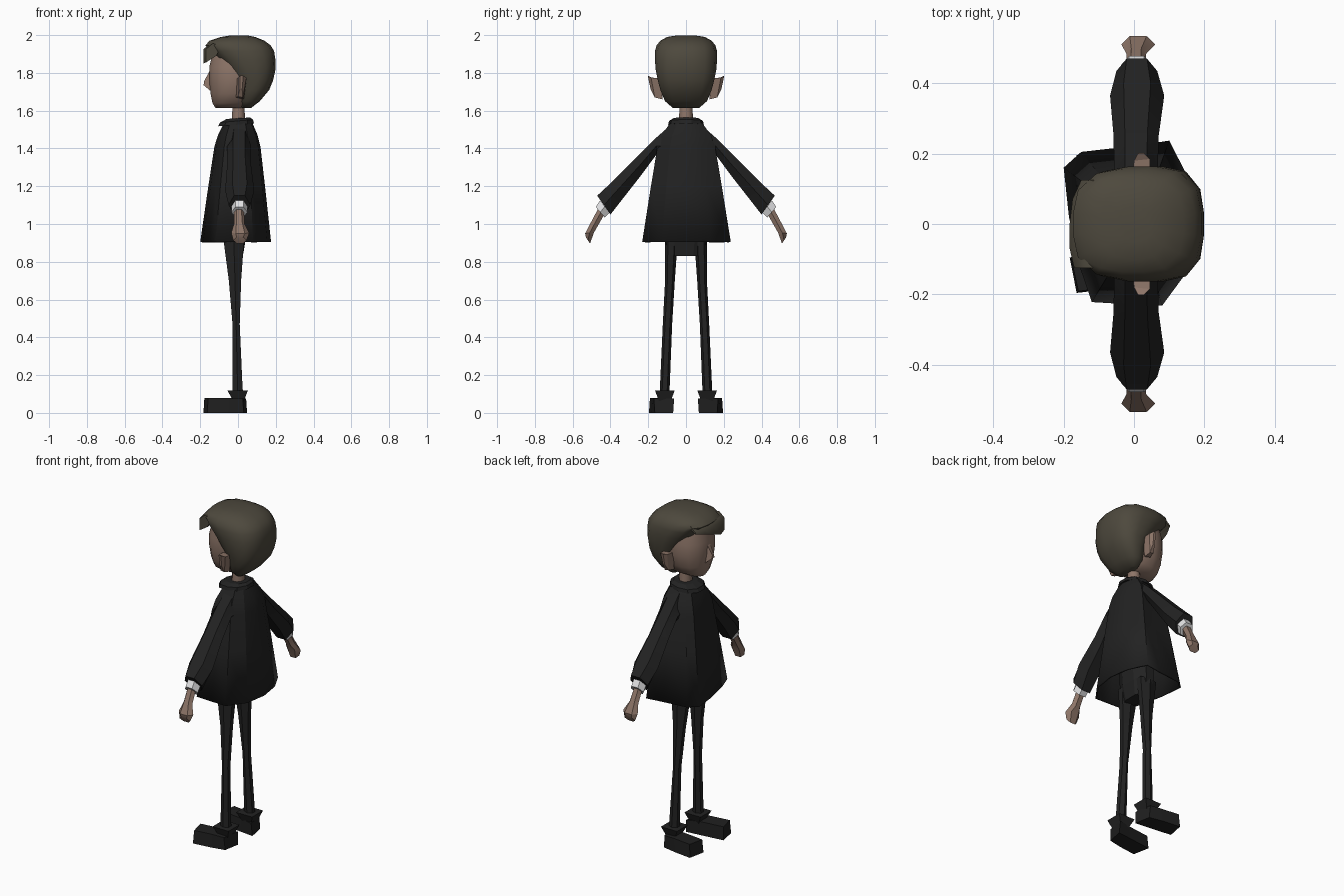
import bpy, bmesh, math


def material(name, rgb):
    m = bpy.data.materials.new(name)
    m.diffuse_color = (*rgb, 1)
    return m


BLACK = material("black cloth", (0.016, 0.016, 0.016))
SHOE = material("black leather", (0.014, 0.014, 0.014))
HAIR = material("dark brown hair", (0.075, 0.066, 0.047))
SKIN = material("skin", (0.27, 0.18, 0.14))
WHITE = material("white shirt", (0.75, 0.75, 0.76))


def loft(name, rings, mat, smooth=0, bottom=True):
    """Skin a stack of equal-length point rings and cap the ends."""
    bm = bmesh.new()
    vs = [[bm.verts.new(p) for p in r] for r in rings]
    n = len(rings[0])
    for a, b in zip(vs, vs[1:]):
        for i in range(n):
            j = (i + 1) % n
            bm.faces.new((a[i], a[j], b[j], b[i]))
    if bottom:
        bm.faces.new(vs[0])
    bm.faces.new(vs[-1])
    bmesh.ops.recalc_face_normals(bm, faces=bm.faces)
    me = bpy.data.meshes.new(name)
    bm.to_mesh(me)
    bm.free()
    me.materials.append(mat)
    ob = bpy.data.objects.new(name, me)
    bpy.context.collection.objects.link(ob)
    if smooth:
        bpy.ops.object.select_all(action='DESELECT')
        ob.select_set(True)
        bpy.context.view_layer.objects.active = ob
        bpy.ops.object.shade_smooth_by_angle(angle=math.radians(smooth))
    return ob


def oval(z, x0, x1, w, n=16, p=2.8, cy=0, tilt=0):
    """Horizontal rounded-box ring from x0 to x1, half width w."""
    pts = []
    for i in range(n):
        a = 2 * math.pi * (i + 0.5) / n
        c, s = math.cos(a), math.sin(a)
        k = (abs(c) ** p + abs(s) ** p) ** (-1 / p) / math.cos(math.pi / n) ** 0.5
        pts.append(((x0 + x1) / 2 + c * k * (x1 - x0) / 2, cy + s * k * w, z + tilt * c))
    return pts


def tube_ring(s, top, low, x0, x1):
    """Hexagonal limb section between an upper and a lower (y, z) point."""
    cx, h = (x0 + x1) / 2, (x1 - x0) / 4
    my, mz = (top[0] + low[0]) / 2, (top[1] + low[1]) / 2
    pts = [(cx - h, *top), (cx + h, *top), (x1, my, mz),
           (cx + h, *low), (cx - h, *low), (x0, my, mz)]
    return [(x, s * y, z) for x, y, z in pts]


# Head and neck
loft("head", [oval(*r, p=2.4) for r in (
    (1.615, -0.12, 0.03, 0.05), (1.64, -0.135, 0.08, 0.09), (1.69, -0.145, 0.10, 0.118),
    (1.76, -0.152, 0.12, 0.135), (1.83, -0.152, 0.12, 0.135), (1.92, -0.13, 0.12, 0.12))],
    SKIN, 50)
loft("neck", [oval(1.50, -0.035, 0.04, 0.04, 8, 2), oval(1.65, -0.03, 0.035, 0.035, 8, 2)], SKIN, 50)
loft("nose", [[(-0.14, -0.03, 1.70), (-0.14, 0.03, 1.70), (-0.145, 0.015, 1.82), (-0.145, -0.015, 1.82)],
              [(-0.182, -0.012, 1.735), (-0.182, 0.012, 1.735), (-0.18, 0.007, 1.755), (-0.18, -0.007, 1.755)]],
     SKIN, 40)

# Hair shell, its front edge receding towards the nape
loft("hair", [oval(*r, p=3) for r in (
    (1.615, 0.02, 0.07, 0.07), (1.65, 0.005, 0.115, 0.11), (1.71, 0.0, 0.165, 0.135),
    (1.76, -0.015, 0.185, 0.148), (1.82, -0.06, 0.198, 0.16), (1.87, -0.10, 0.197, 0.163),
    (1.915, -0.145, 0.19, 0.163), (1.945, -0.172, 0.172, 0.155), (1.97, -0.15, 0.14, 0.135),
    (1.99, -0.09, 0.09, 0.10), (1.998, -0.04, 0.05, 0.05))], HAIR, 55)

# Fringe swept across the forehead to one side
loft("fringe", [[(x - 0.055, y, zb), (x - 0.055, y, 1.925), (x - 0.02, y, 1.955), (x + 0.03, y, 1.95), (x, y, zb + 0.035)]
                for y, zb, x in ((-0.125, 1.855, -0.115), (-0.07, 1.85, -0.128), (0.0, 1.875, -0.128),
                                 (0.07, 1.90, -0.12), (0.125, 1.915, -0.095))], HAIR, 50)

# Jacket: flared hem outline shrinking up to the shoulders
hem = [(-0.2, 0.16), (-0.15, 0.205), (0.0, 0.222), (0.1, 0.237), (0.155, 0.13), (0.175, 0.0),
       (0.155, -0.13), (0.08, -0.232), (-0.02, -0.228), (-0.12, -0.222), (-0.155, -0.12), (-0.185, 0.02)]
jacket = loft("jacket", [[(x * sx + 0.01 * (z - 0.9), y * sy, z) for x, y in hem] for z, sx, sy in (
    (0.905, 1, 1), (1.20, 0.80, 0.80), (1.41, 0.65, 0.65), (1.47, 0.56, 0.56), (1.535, 0.40, 0.36))],
    BLACK, 25, bottom=False)
mod = jacket.modifiers.new("thickness", 'SOLIDIFY')
mod.thickness = 0.01

# Collar, slightly lower at the front
loft("collar", [oval(1.525, -0.105, 0.085, 0.092, 10, 2.4, tilt=0.008),
                oval(1.545, -0.095, 0.08, 0.088, 10, 2.4, tilt=0.008),
                oval(1.56, -0.06, 0.065, 0.065, 10, 2.4, tilt=0.004)], BLACK)

# Hips
loft("hips", [oval(0.83, -0.05, 0.025, 0.09, 8, 3), oval(0.92, -0.08, 0.04, 0.11, 8, 3),
              oval(1.05, -0.08, 0.05, 0.11, 8, 3)], BLACK)

for s, side in ((1, "right"), (-1, "left")):
    # Ear
    loft(side + "_ear", [
        [(-0.01, s * 0.125, 1.67), (0.03, s * 0.125, 1.66), (0.045, s * 0.13, 1.77), (-0.005, s * 0.13, 1.77)],
        [(0.0, s * 0.165, 1.675), (0.025, s * 0.165, 1.67), (0.045, s * 0.185, 1.775), (0.0, s * 0.18, 1.775)],
        [(0.01, s * 0.188, 1.715), (0.022, s * 0.188, 1.715), (0.028, s * 0.202, 1.785), (0.012, s * 0.202, 1.785)]],
        SKIN)
    # Sleeve, shirt cuff and hand
    loft(side + "_sleeve", [tube_ring(s, *r) for r in (
        ((0.08, 1.525), (0.10, 1.30), -0.05, 0.07), ((0.16, 1.455), (0.155, 1.37), -0.057, 0.068),
        ((0.26, 1.355), (0.24, 1.255), -0.058, 0.07), ((0.40, 1.215), (0.33, 1.14), -0.068, 0.086),
        ((0.47, 1.15), (0.40, 1.05), -0.05, 0.066))], BLACK, 25)
    loft(side + "_cuff", [tube_ring(s, (0.455, 1.125), (0.405, 1.06), -0.035, 0.05),
                          tube_ring(s, (0.478, 1.09), (0.43, 1.035), -0.035, 0.05)], WHITE)
    loft(side + "_hand", [tube_ring(s, *r) for r in (
        ((0.46, 1.09), (0.43, 1.055), -0.022, 0.032), ((0.50, 1.015), (0.47, 0.985), -0.022, 0.035),
        ((0.534, 0.95), (0.487, 0.955), -0.036, 0.06), ((0.53, 0.93), (0.508, 0.897), -0.025, 0.045))], SKIN, 25)
    # Trouser leg and flared ankle
    loft(side + "_leg", [oval(z, x0, x1, w, 6, 2.2, s * y) for z, x0, x1, w, y in (
        (0.08, -0.03, 0.03, 0.024, 0.115), (0.14, -0.03, 0.025, 0.024, 0.112),
        (0.47, -0.03, 0.01, 0.023, 0.098), (0.70, -0.05, 0.018, 0.024, 0.085),
        (0.92, -0.08, 0.035, 0.032, 0.078))], BLACK, 25)
    loft(side + "_ankle", [[(x, s * y, z) for x, y in ((-a, 0.112 - b), (b, 0.112 - b), (b, 0.112 + b), (-a, 0.112 + b))]
                           for z, a, b in ((0.06, 0.025, 0.03), (0.118, 0.055, 0.052), (0.119, 0.03, 0.025))], BLACK)
    # Shoe: heel to turned-out toe
    loft(side + "_shoe", [[(x0, s * y0, 0), (x1, s * y1, 0), (x1 + t, s * (y1 - t), h), (x0 + t, s * (y0 + t), h)]
                          for x0, y0, x1, y1, h, t in (
                              (0.048, 0.068, 0.03, 0.165, 0.075, -0.005), (-0.04, 0.078, -0.05, 0.182, 0.078, 0.005),
                              (-0.183, 0.095, -0.163, 0.196, 0.078, 0.005))], SHOE)
